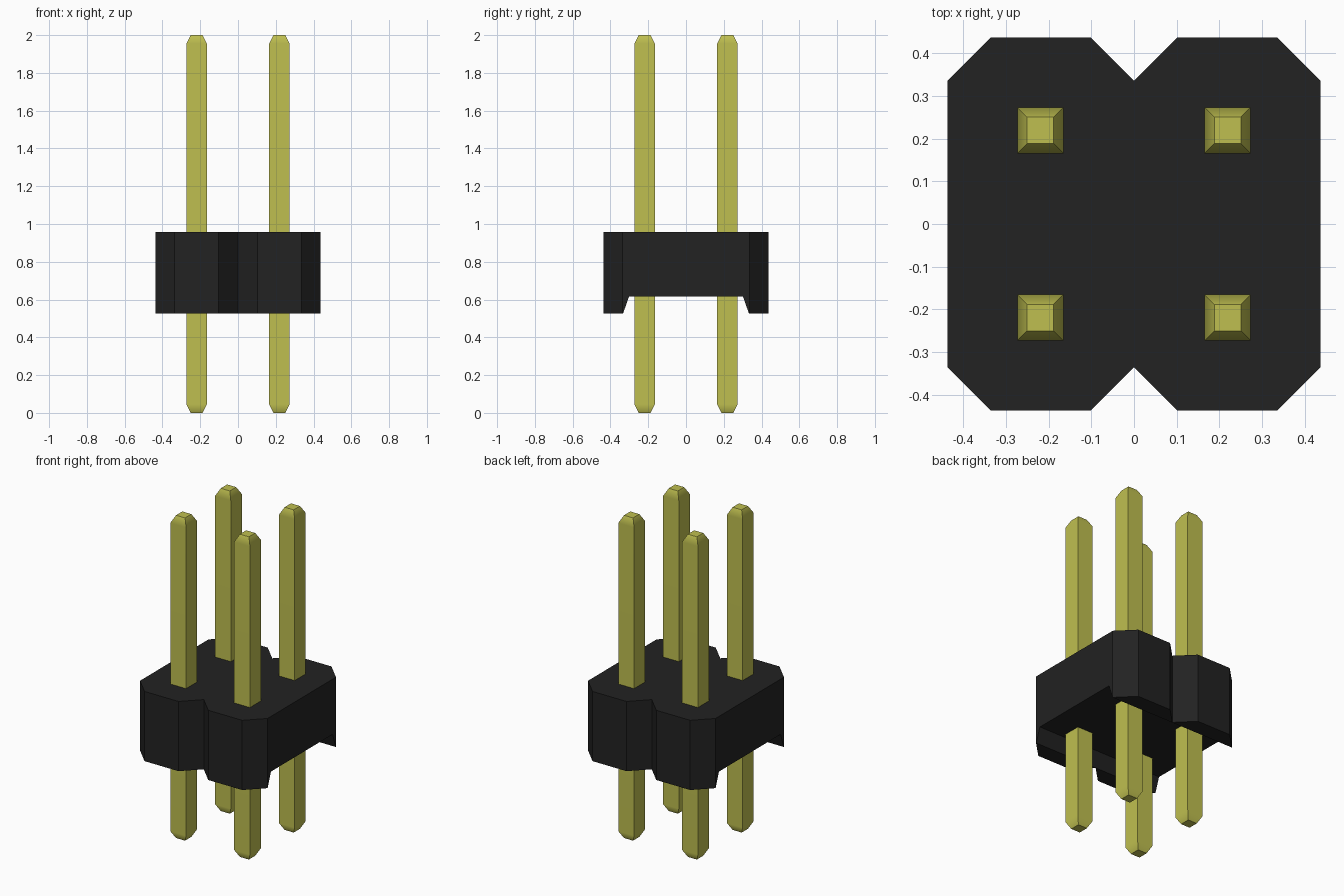
import bpy
import bmesh
import math

cube = bpy.data.objects.get("Cube")
if cube:
    bpy.data.objects.remove(cube, do_unlink=True)


def make_material(name, rgb, roughness):
    mat = bpy.data.materials.new(name)
    mat.use_nodes = True
    mat.diffuse_color = (*rgb, 1)
    bsdf = next(n for n in mat.node_tree.nodes if n.type == 'BSDF_PRINCIPLED')
    bsdf.inputs["Base Color"].default_value = (*rgb, 1)
    bsdf.inputs["Roughness"].default_value = roughness
    return mat


def make_object(name, bm, mat):
    bmesh.ops.recalc_face_normals(bm, faces=bm.faces[:])
    mesh = bpy.data.meshes.new(name)
    bm.to_mesh(mesh)
    bm.free()
    mesh.materials.append(mat)
    obj = bpy.data.objects.new(name, mesh)
    bpy.context.collection.objects.link(obj)
    return obj


def extrude_outline(name, points, offset, mat):
    bm = bmesh.new()
    face = bm.faces.new([bm.verts.new(p) for p in points])
    side = bmesh.ops.extrude_face_region(bm, geom=[face])
    verts = [v for v in side["geom"] if isinstance(v, bmesh.types.BMVert)]
    bmesh.ops.translate(bm, verts=verts, vec=offset)
    return make_object(name, bm, mat)


black = make_material("black plastic", (0.016, 0.016, 0.016), 0.6)
gold = make_material("gold metal", (0.52, 0.52, 0.08), 0.5)

HALF, CUT, NOTCH = 0.437, 0.335, 0.102
BASE, TOP, CHANNEL_TOP = 0.525, 0.957, 0.615
PITCH, PIN, TIP, TAPER = 0.219, 0.054, 0.031, 0.045

# Housing: two joined chamfered blocks
right_half = [(0, -CUT), (NOTCH, -HALF), (CUT, -HALF), (HALF, -CUT),
              (HALF, CUT), (CUT, HALF), (NOTCH, HALF)]
outline = right_half + [(-x, -y) for x, y in right_half]
housing = extrude_outline("housing", [(x, y, BASE) for x, y in outline],
                          (0, 0, TOP - BASE), black)

# Sloped channel cut lengthwise through the underside
channel = [(-0.5, -0.351, BASE - 0.05), (-0.5, 0.351, BASE - 0.05),
           (-0.5, 0.302, CHANNEL_TOP), (-0.5, -0.302, CHANNEL_TOP)]
cutter = extrude_outline("channel_cutter", channel, (1, 0, 0), black)
cutter.hide_render = True
cutter.hide_set(True)
cutter.display_type = 'WIRE'
cut = housing.modifiers.new("Underside channel", 'BOOLEAN')
cut.operation = 'DIFFERENCE'
cut.solver = 'EXACT'
cut.object = cutter
bpy.context.view_layer.objects.active = housing
housing.select_set(True)
bpy.ops.object.modifier_apply(modifier=cut.name)
bpy.data.objects.remove(cutter, do_unlink=True)
housing.select_set(False)


# Square pins with tapered ends
def make_pin(name, cx, cy):
    bm = bmesh.new()
    rings = []
    for z, r in ((0, TIP), (TAPER, PIN), (2 - TAPER, PIN), (2, TIP)):
        rings.append([bm.verts.new((cx + sx * r, cy + sy * r, z))
                      for sx, sy in ((-1, -1), (1, -1), (1, 1), (-1, 1))])
    for low, high in zip(rings, rings[1:]):
        for i in range(4):
            j = (i + 1) % 4
            bm.faces.new((low[i], low[j], high[j], high[i]))
    bm.faces.new(rings[0])
    bm.faces.new(rings[-1])
    pin = make_object(name, bm, gold)
    bpy.context.view_layer.objects.active = pin
    pin.select_set(True)
    bpy.ops.object.shade_smooth_by_angle(angle=math.radians(32))
    pin.select_set(False)
    weighted = pin.modifiers.new("Weighted normals", 'WEIGHTED_NORMAL')
    weighted.keep_sharp = True
    return pin


for row, cy in (("front", -PITCH), ("back", PITCH)):
    for side, cx in (("right", -PITCH), ("left", PITCH)):
        make_pin(f"{row}_{side}_pin", cx, cy)
